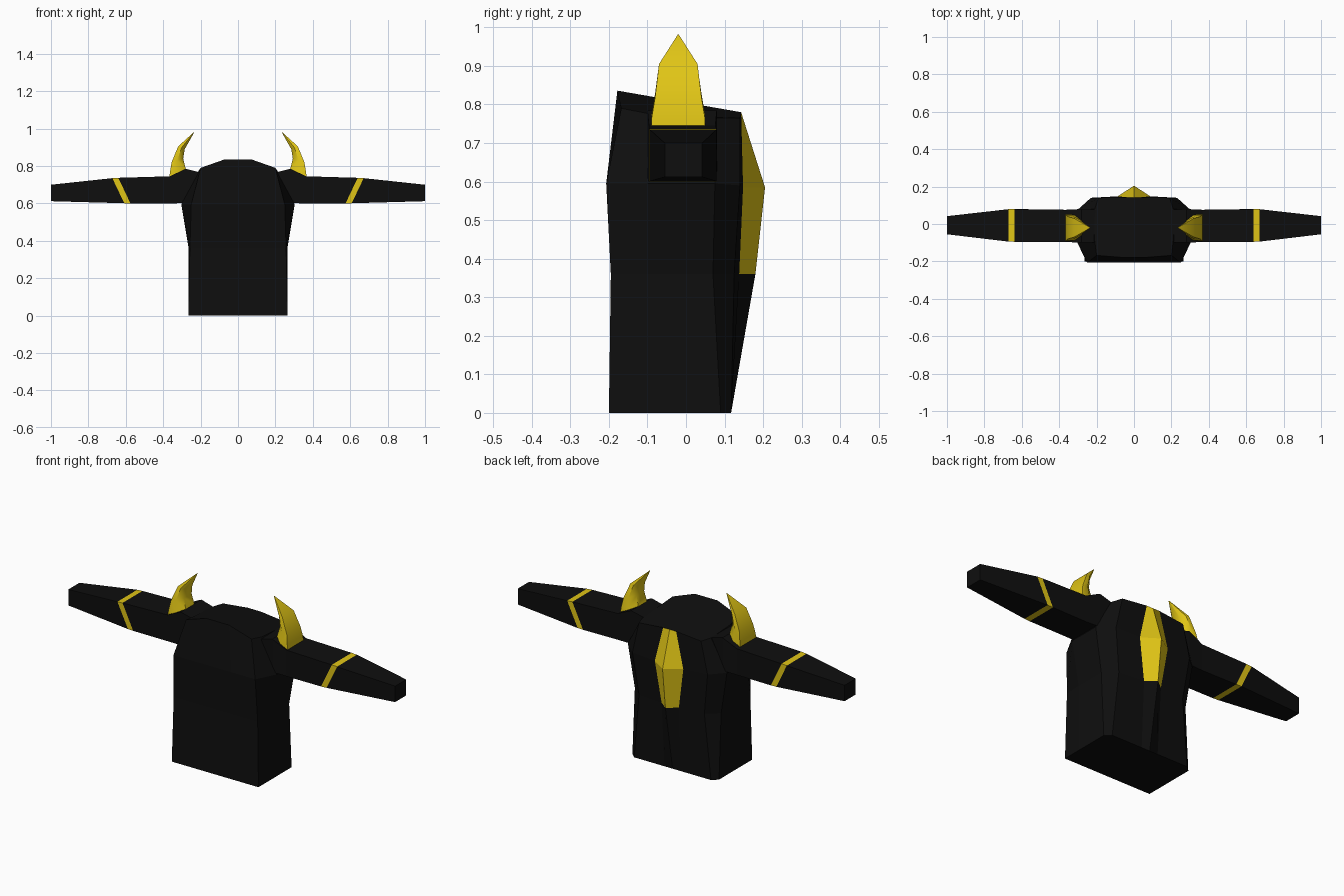
import bpy, bmesh, math

if "Cube" in bpy.data.objects:
    bpy.data.objects.remove(bpy.data.objects["Cube"])


def material(name, rgb):
    m = bpy.data.materials.new(name)
    m.use_nodes = True
    m.diffuse_color = (*rgb, 1)
    bsdf = m.node_tree.nodes["Principled BSDF"]
    bsdf.inputs["Base Color"].default_value = (*rgb, 1)
    bsdf.inputs["Roughness"].default_value = 0.8
    return m


BLACK = material("black cloth", (0.0045, 0.0045, 0.0045))
GOLD = material("gold", (0.75, 0.56, 0.008))


def loft(name, rings, mats, closed=True, gold=lambda r, i: False):
    """Skin a stack of rings, cap both ends and mirror across x."""
    bm = bmesh.new()
    rows = [[bm.verts.new(p) for p in ring] for ring in rings]
    n = len(rows[0])
    for r in range(len(rows) - 1):
        for i in range(n if closed else n - 1):
            j = (i + 1) % n
            f = bm.faces.new((rows[r][i], rows[r][j], rows[r + 1][j], rows[r + 1][i]))
            f.material_index = 1 if gold(r, i) else 0
    bm.faces.new(rows[0][::-1])
    bm.faces.new(rows[-1])
    bmesh.ops.remove_doubles(bm, verts=bm.verts, dist=0.0005)
    if closed:
        bmesh.ops.recalc_face_normals(bm, faces=bm.faces)
    me = bpy.data.meshes.new(name)
    bm.to_mesh(me)
    bm.free()
    ob = bpy.data.objects.new(name, me)
    bpy.context.collection.objects.link(ob)
    for m in mats:
        me.materials.append(m)
    mirror = ob.modifiers.new("mirror", "MIRROR")
    mirror.use_clip = True
    return ob


# Torso: half rings from front centre round to back centre; gold spine plate at the back
torso_rings = [
    [(0, -.2, 0), (.1, -.2, 0), (.265, -.2, 0), (.265, -.1, 0),
     (.265, .09, 0), (.235, .117, 0), (.05, .117, 0), (0, .117, 0)],
    [(0, -.195, .36), (.1, -.195, .36), (.257, -.195, .36), (.264, -.1, .36),
     (.264, .07, .36), (.2, .125, .36), (.053, .138, .36), (0, .18, .36)],
    [(0, -.207, .595), (.1, -.207, .595), (.25, -.207, .595), (.303, -.1, .595),
     (.303, .075, .595), (.23, .14, .59), (.087, .148, .585), (0, .205, .585)],
    [(0, -.178, .836), (.07, -.178, .836), (.2, -.168, .79), (.21, -.09, .775),
     (.21, .08, .765), (.19, .14, .765), (.04, .143, .78), (0, .143, .78)],
]
loft("torso", torso_rings, [BLACK, GOLD], closed=False,
     gold=lambda r, i: i == 6 and r >= 1)

# Sleeves: box sections (top x, bottom x, front y, back y, bottom z, top z)
# with a slanted gold band
arm_sections = [
    (.18, .22, -.1, .075, .61, .76),
    (.28, .28, -.1, .08, .602, .785),
    (.365, .365, -.096, .076, .6, .745),
    (.64, .575, -.095, .079, .6, .737),
    (.672, .608, -.094, .079, .601, .735),
    (1, 1, -.055, .042, .612, .70),
]
arm_rings = [[(xb, y0, z0), (xb, y1, z0), (xt, y1, z1), (xt, y0, z1)]
             for xt, xb, y0, y1, z0, z1 in arm_sections]
loft("sleeves", arm_rings, [BLACK, GOLD], gold=lambda r, i: r == 3)

# Shoulder horns: wide outer face, narrower inner face, curving in to a point
horn_sections = [
    (.367, .735, .27, .765, .07),
    (.364, .765, .28, .787, .069),
    (.355, .82, .293, .84, .06),
    (.32, .905, .285, .89, .05),
    (.236, .981, .234, .98, .0015),
]
YC = -.02
horn_rings = [[(xo, YC - w, zo), (xo, YC + w, zo),
               ((xo + xi) / 2, YC + w, (zo + zi) / 2),
               (xi, YC + w * .55, zi), (xi, YC - w * .55, zi),
               ((xo + xi) / 2, YC - w, (zo + zi) / 2)]
              for xo, zo, xi, zi, w in horn_sections]
horns = loft("shoulder_horns", horn_rings, [GOLD])
bpy.context.view_layer.objects.active = horns
horns.select_set(True)
bpy.ops.object.shade_smooth_by_angle(angle=math.radians(45))
horns.select_set(False)
